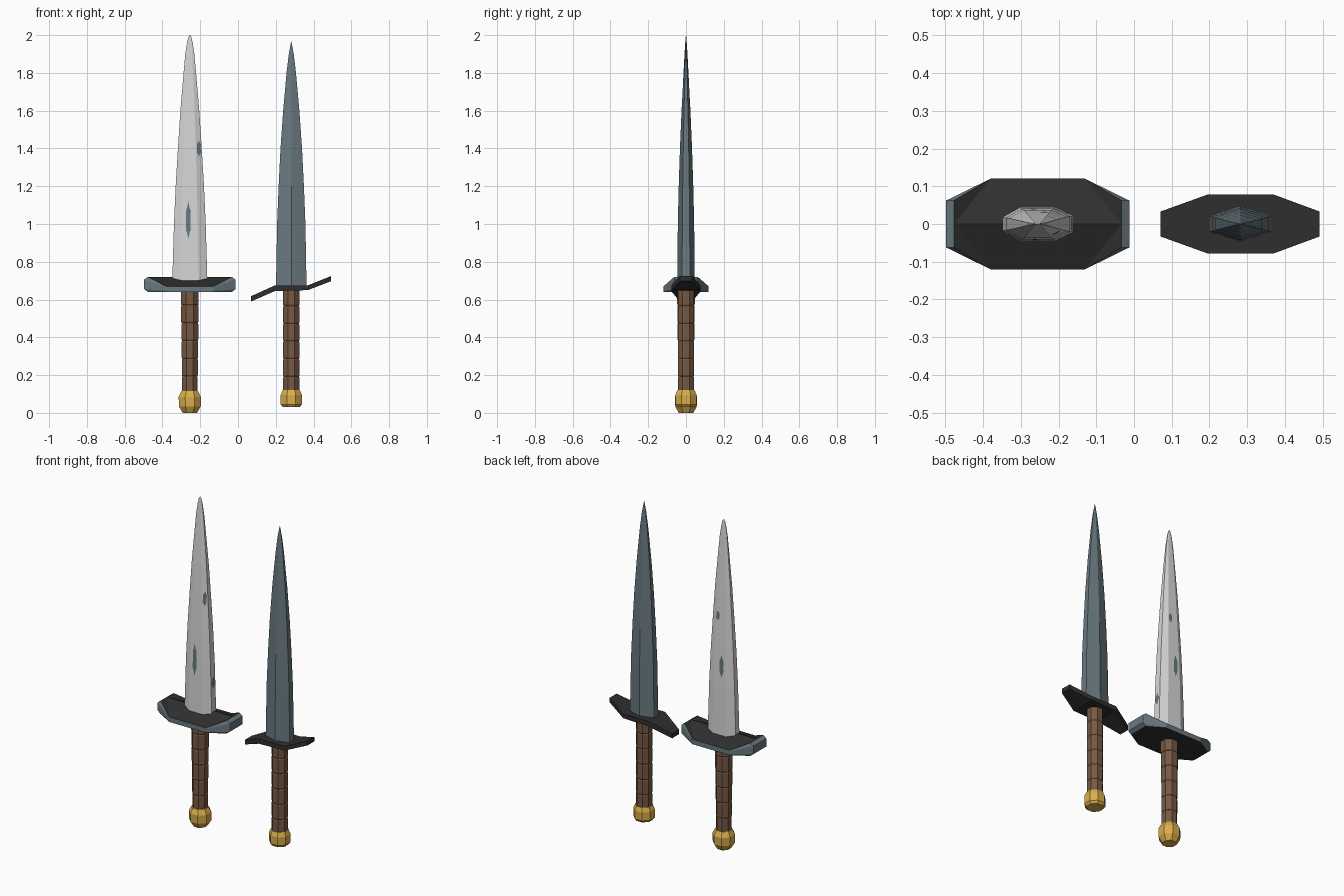
import bpy, bmesh, math

if "Cube" in bpy.data.objects:
    bpy.data.objects.remove(bpy.data.objects["Cube"])


def material(name, rgb):
    m = bpy.data.materials.new(name)
    m.diffuse_color = (*rgb, 1)
    m.use_nodes = True
    m.node_tree.nodes["Principled BSDF"].inputs["Base Color"].default_value = m.diffuse_color
    return m


SILVER = material("pale silver", (0.68, 0.68, 0.68))
STEEL = material("blue steel", (0.14, 0.19, 0.215))
DARK = material("black iron", (0.028, 0.028, 0.028))
WOOD = material("brown grip", (0.185, 0.10, 0.058))
GOLD = material("gold", (0.70, 0.42, 0.07))


def make(name, verts, faces, *mats):
    me = bpy.data.meshes.new(name)
    me.from_pydata(verts, [], faces)
    bm = bmesh.new()
    bm.from_mesh(me)
    bmesh.ops.recalc_face_normals(bm, faces=bm.faces)
    bm.to_mesh(me)
    bm.free()
    for m in mats:
        me.materials.append(m)
    ob = bpy.data.objects.new(name, me)
    bpy.context.collection.objects.link(ob)
    return ob


def loft(name, rings, *mats):
    """Skin equal-sized closed rings and cap both ends."""
    n = len(rings[0])
    verts = [p for r in rings for p in r]
    faces = [(i * n + j, i * n + (j + 1) % n, (i + 1) * n + (j + 1) % n, (i + 1) * n + j)
             for i in range(len(rings) - 1) for j in range(n)]
    faces += [tuple(range(n)), tuple(range(len(verts) - n, len(verts)))]
    return make(name, verts, faces, *mats)


def turned(name, cx, profile, mat):
    """Eight-sided turned part with flats facing the axes."""
    rings = []
    for z, r in profile:
        k = r / math.cos(math.pi / 8)
        rings.append([(cx + k * math.cos((i + .5) * math.pi / 4),
                       k * math.sin((i + .5) * math.pi / 4), z) for i in range(8)])
    return loft(name, rings, mat)


def blade(name, cx, section, profile, mat):
    return loft(name, [[(cx + x * w, y * d, z) for x, y in section]
                       for z, w, d in profile], mat)


def grip(name, cx, z0, z1, r0, r1, count):
    """Stack of slightly stepped wraps."""
    prof = []
    for i in range(count):
        r = r0 + (r1 - r0) * i / (count - 1)
        a = z0 + (z1 - z0) * i / count
        b = z0 + (z1 - z0) * (i + 1) / count
        prof += [(a, r - .003), (a + .006, r), (b - .006, r), (b, r - .003)]
    return turned(name, cx, prof, WOOD)


LX, RX = -0.255, 0.282

# Blades
wide = [(1, .022), (.5, .044), (-.5, .044), (-1, .018),
        (-1, -.018), (-.5, -.044), (.5, -.044), (1, -.022)]
wide_profile = [(.66, .094, 1), (1.0, .084, .93), (1.2, .075, .84), (1.4, .063, .70),
                (1.6, .050, .52), (1.8, .033, .30), (1.9, .024, .18), (1.96, .015, .1),
                (1.99, .008, .04), (2.0, .002, .01)]
blade("silver_blade", LX, wide, wide_profile, SILVER)
ridge = [(1, .021), (0, .047), (-1, .021), (-1, -.021), (0, -.047), (1, -.021)]
blade("steel_blade", RX, ridge,
      [(.66, .081, 1), (1.0, .075, .92), (1.2, .067, .82), (1.4, .057, .68),
       (1.6, .043, .5), (1.8, .025, .27), (1.9, .013, .13), (1.965, .001, .01)], STEEL)


# Worn patches lying on the silver blade
def size_at(z):
    for (a, w0, d0), (b, w1, d1) in zip(wide_profile, wide_profile[1:]):
        if a <= z <= b:
            t = (z - a) / (b - a)
            return w0 + (w1 - w0) * t, d0 + (d1 - d0) * t


def patch(name, x, z, half_w, half_h, side):
    pts = []
    for i in range(12):
        a = i * math.pi / 6
        k = 1 if i % 2 else .8
        px, pz = x + half_w * k * math.cos(a), z + half_h * k * math.sin(a)
        w, d = size_at(pz)
        u = min(abs(px) / w, 1)
        t = max(0, (u - .5) / .5)
        end = .022 if px > 0 else .018
        pts.append((LX + px, side * (d * (.044 + (end - .044) * t) + .0015), pz))
    make(name, pts, [tuple(range(12))], STEEL)


patch("front_wear_low", -.008, 1.02, .015, .10, -1)
patch("front_wear_high", .048, 1.40, .012, .045, -1)
patch("back_wear_low", -.012, 1.12, .015, .07, 1)
patch("back_wear_high", .018, 1.42, .013, .03, 1)
edge = []
for y, z in ((0, .85), (.018, .89), (0, .93), (-.018, .89)):
    edge.append((LX + size_at(z)[0] + .0015, y, z))
make("edge_wear", edge, [(0, 1, 2, 3)], STEEL)

# Heavy guard: faceted rim with a shallow roof, steel sides and dark top and bottom
def outline(xe, z_end, z_mid):
    return [(LX + x, y, z) for x, y, z in
            ((xe, -.062, z_end), (xe, .062, z_end), (.125, .12, z_mid), (-.125, .12, z_mid),
             (-xe, .062, z_end), (-xe, -.062, z_end), (-.125, -.12, z_mid), (.125, -.12, z_mid))]


rings = [outline(.222, .64, .64), outline(.243, .656, .645),
         outline(.243, .705, .665), outline(.222, .72, .67)]
verts = [p for r in rings for p in r] + [(LX - .222, 0, .72), (LX + .222, 0, .72)]
faces = [(i * 8 + j, i * 8 + (j + 1) % 8, i * 8 + 8 + (j + 1) % 8, i * 8 + 8 + j)
         for i in range(3) for j in range(8)]
faces.append(tuple(range(8)))
faces += [(24, 33, 31), (33, 32, 30, 31), (32, 29, 30),
          (33, 25, 26), (33, 26, 27, 32), (32, 27, 28)]
guard = make("heavy_guard", verts, faces, STEEL, DARK)
for i, p in enumerate(guard.data.polygons):
    p.material_index = 1 if i >= 24 else 0

# Thin swept guard
stations = [(.07, .033, .59, .618), (.195, .078, .645, .675),
            (.37, .078, .65, .675), (.492, .033, .697, .724)]
loft("swept_guard", [[(x, -h, a), (x, h, a), (x, h, b), (x, -h, b)]
                     for x, h, a, b in stations], DARK)

# Grips and pommels
grip("left_grip", LX, .10, .665, .041, .047, 6)
grip("right_grip", RX, .10, .66, .043, .043, 6)
turned("left_pommel", LX, [(0, .038), (.035, .058), (.085, .059), (.115, .044)], GOLD)
turned("right_pommel", RX, [(.03, .045), (.045, .056), (.095, .056), (.12, .046)], GOLD)
